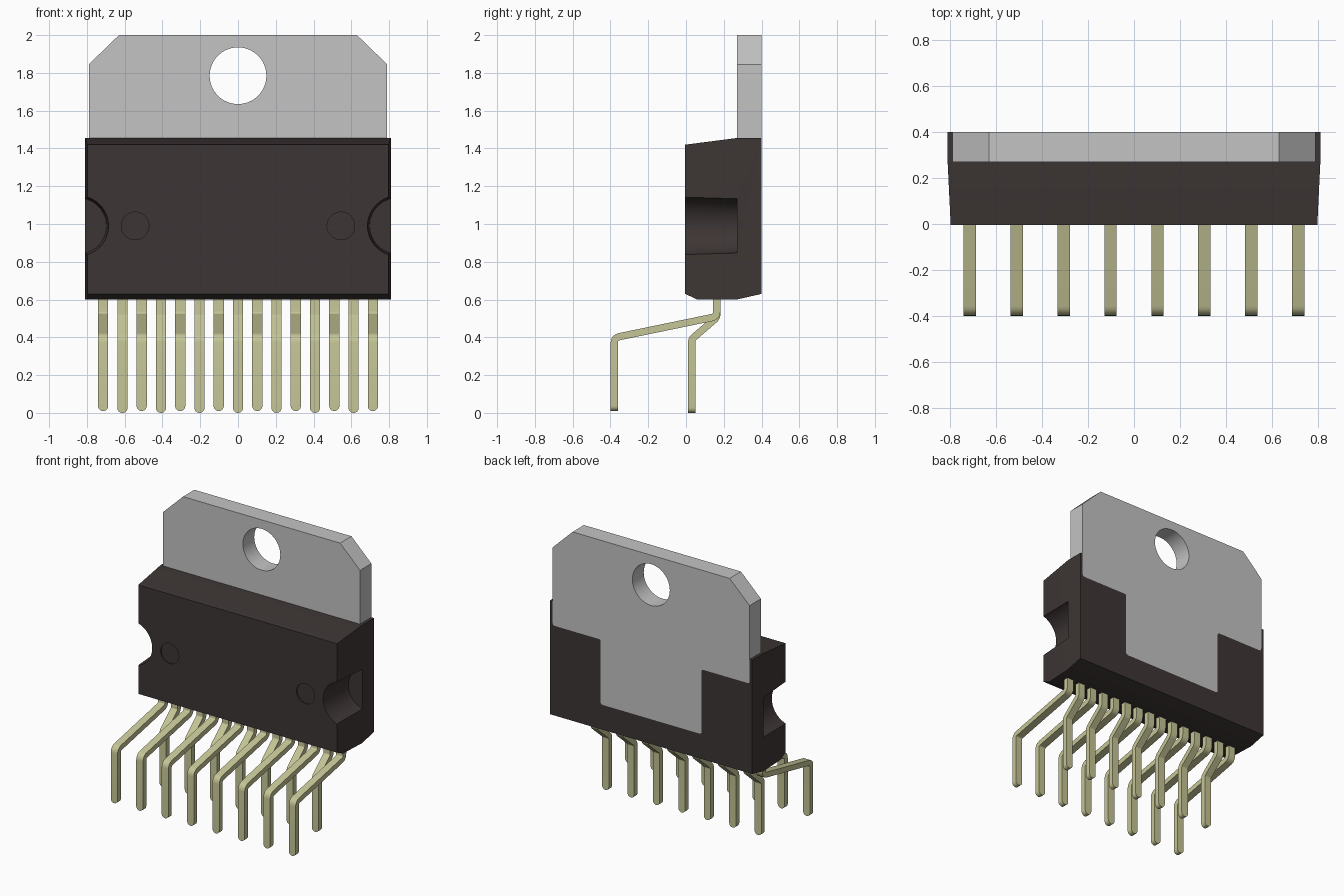
import bpy, bmesh, math
from mathutils import Vector, Matrix

cube = bpy.data.objects.get("Cube")
if cube:
    bpy.data.objects.remove(cube, do_unlink=True)


def material(name, rgb):
    m = bpy.data.materials.new(name)
    m.use_nodes = True
    m.diffuse_color = (*rgb, 1)
    m.node_tree.nodes["Principled BSDF"].inputs["Base Color"].default_value = (*rgb, 1)
    return m


PLASTIC = material("dark plastic", (0.047, 0.036, 0.035))
METAL = material("grey metal", (0.55, 0.55, 0.55))
TIN = material("tinned lead", (0.56, 0.56, 0.31))


def to_object(name, bm, mat):
    bmesh.ops.recalc_face_normals(bm, faces=bm.faces)
    mesh = bpy.data.meshes.new(name)
    bm.to_mesh(mesh)
    bm.free()
    mesh.materials.append(mat)
    ob = bpy.data.objects.new(name, mesh)
    bpy.context.collection.objects.link(ob)
    return ob


def select(ob):
    bpy.ops.object.select_all(action='DESELECT')
    ob.select_set(True)
    bpy.context.view_layer.objects.active = ob


def smooth(ob):
    select(ob)
    bpy.ops.object.shade_smooth_by_angle(angle=math.radians(28))


def cut(ob, cutter, keep=False):
    select(ob)
    mod = ob.modifiers.new("cut", 'BOOLEAN')
    mod.operation = 'DIFFERENCE'
    mod.solver = 'EXACT'
    mod.object = cutter
    bpy.ops.object.modifier_apply(modifier=mod.name)
    if not keep:
        bpy.data.objects.remove(cutter, do_unlink=True)


def rounded(points, steps=5):
    """Replace each (a, b, radius) corner by a short curve; radius 0 stays sharp."""
    out = []
    for i, (a, b, r) in enumerate(points):
        p = Vector((a, b))
        if r == 0:
            out.append(p)
            continue
        u = (Vector(points[i - 1][:2]) - p).normalized()
        v = (Vector(points[(i + 1) % len(points)][:2]) - p).normalized()
        t = r / math.tan(u.angle(v) / 2)
        for k in range(steps + 1):
            s = k / steps
            out.append(p + u * t * (1 - s) ** 2 + v * t * s ** 2)
    return out


def round_cutter(x, z, r_front, r_back, y0, y1, mat):
    bm = bmesh.new()
    place = Matrix.Translation((x, (y0 + y1) / 2, z)) @ Matrix.Rotation(-math.pi / 2, 4, 'X')
    bmesh.ops.create_cone(bm, cap_ends=True, segments=64, radius1=r_front,
                          radius2=r_back, depth=y1 - y0, matrix=place)
    ob = to_object("cutter", bm, mat)
    ob.hide_render = True
    return ob


# Heat-sink tab: T-shaped plate with chamfered top corners
BACK, SEAM = 0.40, 0.27
half = [(0.63, 2.0, 0), (0.79, 1.845, 0), (0.79, 1.28, 0.02),
        (0.405, 1.28, 0.015), (0.405, 0.81, 0.02)]
outline = rounded(half + [(-x, z, r) for x, z, r in reversed(half)])
bm = bmesh.new()
face = bm.faces.new([bm.verts.new((p.x, SEAM, p.y)) for p in outline])
ext = bmesh.ops.extrude_face_region(bm, geom=[face])
bmesh.ops.translate(bm, vec=(0, BACK - SEAM, 0),
                    verts=[g for g in ext["geom"] if isinstance(g, bmesh.types.BMVert)])
tab = to_object("heatsink_tab", bm, METAL)

# Moulded body: side profile with drafted front half
profile = [(-0.004, 0.63), (0.06, 0.60), (0.268, 0.60), (BACK, 0.63),
           (BACK, 1.455), (0.268, 1.455), (-0.004, 1.42)]
bm = bmesh.new()
sides = []
for s in (-1, 1):
    ring = [bm.verts.new((s * min(0.81, 0.797 + 0.0485 * y), y, z)) for y, z in profile]
    bm.faces.new([ring[i] for i in (0, 1, 2, 5, 6)])
    bm.faces.new(ring[2:6])
    sides.append(ring)
for i in range(len(profile)):
    j = (i + 1) % len(profile)
    bm.faces.new((sides[0][i], sides[0][j], sides[1][j], sides[1][i]))
body = to_object("body", bm, PLASTIC)

# Seat the tab, then cut clamp notches and shallow mould marks
cut(body, tab, keep=True)
for s in (-1, 1):
    cut(body, round_cutter(s * 0.845, 0.99, 0.16, 0.148, -0.02, SEAM, PLASTIC))
    cut(body, round_cutter(s * 0.545, 0.99, 0.073, 0.073, -0.02, 0.004, PLASTIC))
cut(tab, round_cutter(0, 1.785, 0.15, 0.15, 0.2, 0.5, METAL))
smooth(body)
smooth(tab)


# Leads: flat strip swept along a bent path, with a rounded tip
def lead(name, x, bends, tip, width=0.027, thick=0.019):
    y_end = bends[-1][0]
    path = rounded([(0.163, 0.64, 0)] + bends + [(y_end, tip + width, 0)])
    widths = [width] * len(path)
    for k in range(1, 7):
        a = k / 6 * math.radians(85)
        path.append(Vector((y_end, tip + width * (1 - math.sin(a)))))
        widths.append(width * math.cos(a))
    bm = bmesh.new()
    rings = []
    for i, p in enumerate(path):
        d_in = (p - path[max(i - 1, 0)]).normalized()
        d_out = (path[min(i + 1, len(path) - 1)] - p).normalized()
        d = (d_in + d_out).normalized()
        n = Vector((-d.y, d.x)) * thick
        w = widths[i]
        rings.append([bm.verts.new((x + sx * w, p.x + sn * n.x, p.y + sn * n.y))
                      for sx, sn in ((-1, -1), (1, -1), (1, 1), (-1, 1))])
    for a, b in zip(rings, rings[1:]):
        for k in range(4):
            bm.faces.new((a[k], a[(k + 1) % 4], b[(k + 1) % 4], b[k]))
    bm.faces.new(rings[0])
    bm.faces.new(rings[-1])
    smooth(to_object(name, bm, TIN))


LONG = [(0.163, 0.51, 0.035), (-0.38, 0.398, 0.035)]
SHORT = [(0.163, 0.505, 0.035), (0.03, 0.39, 0.035)]
for i in range(15):
    x = (i - 7) * 0.102
    if i % 2 == 0:
        lead(f"front_lead_{i // 2 + 1}", x, LONG, 0.01)
    else:
        lead(f"rear_lead_{i // 2 + 1}", x, SHORT, 0.0)
